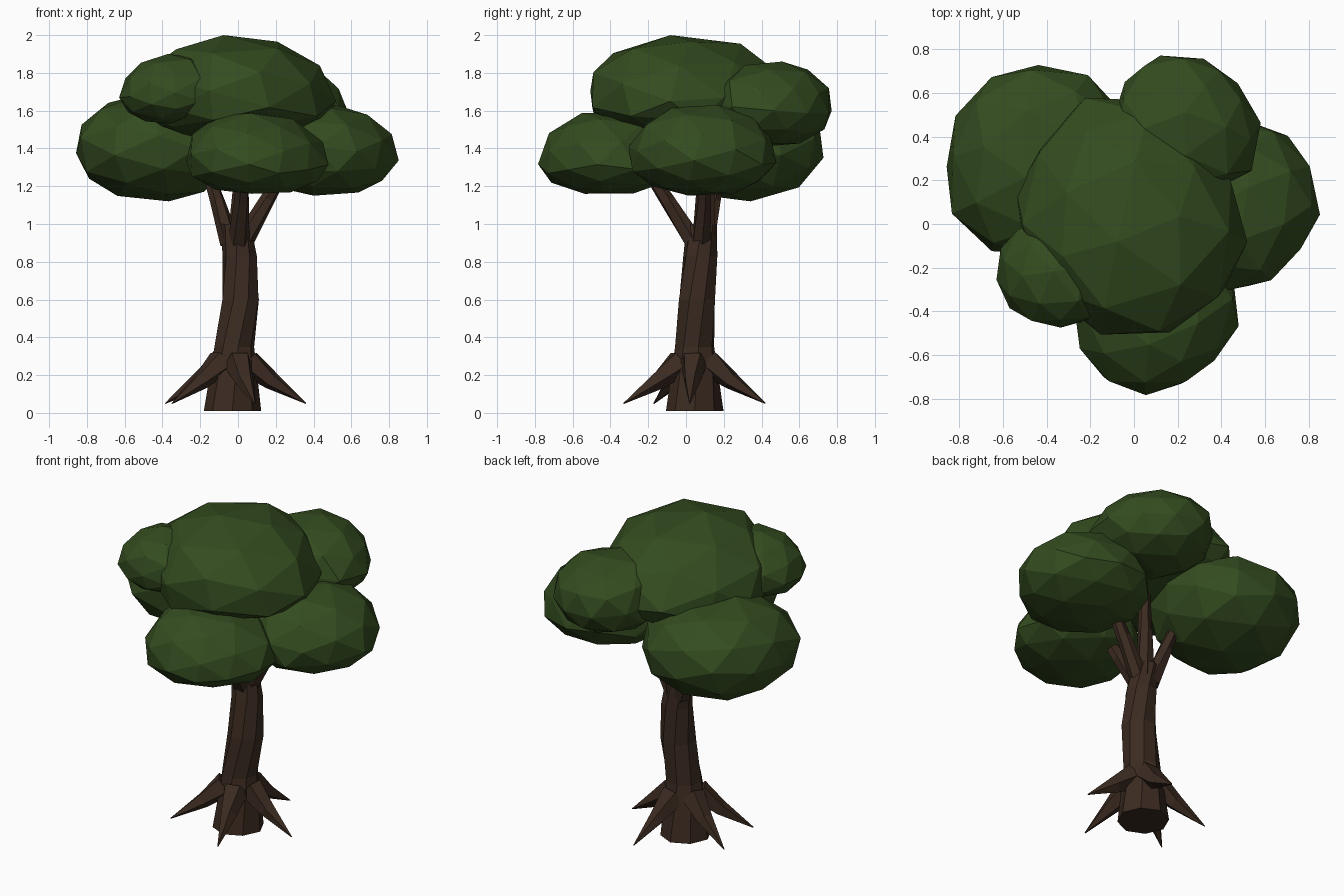
import bpy, bmesh, math, random
from mathutils import Vector, Euler

random.seed(4)
if "Cube" in bpy.data.objects:
    bpy.data.objects.remove(bpy.data.objects["Cube"])


def material(name, rgb):
    m = bpy.data.materials.new(name)
    m.use_nodes = True
    color = (*rgb, 1)
    m.diffuse_color = color
    bsdf = m.node_tree.nodes["Principled BSDF"]
    bsdf.inputs["Base Color"].default_value = color
    bsdf.inputs["Roughness"].default_value = 0.9
    return m


leaf = material("leaf green", (0.034, 0.072, 0.014))
bark = material("bark brown", (0.044, 0.024, 0.015))


def finish(bm, name, mat):
    bmesh.ops.recalc_face_normals(bm, faces=bm.faces)
    mesh = bpy.data.meshes.new(name)
    bm.to_mesh(mesh)
    bm.free()
    mesh.materials.append(mat)
    obj = bpy.data.objects.new(name, mesh)
    bpy.context.collection.objects.link(obj)
    return obj


def limb(name, stations, sides, twist=0.0, rough=0.0, upright=False):
    """Loft rings of the given (point, radius) stations along a path."""
    bm = bmesh.new()
    pts = [Vector(p) for p, r in stations]
    rings = []
    for i, (p, r) in enumerate(stations):
        axis = pts[min(i + 1, len(pts) - 1)] - pts[max(i - 1, 0)]
        rot = Vector((0, 0, 1)).rotation_difference(axis)
        ring = []
        for k in range(sides):
            a = 2 * math.pi * k / sides + twist * i
            rr = r * (1 + random.uniform(-rough, rough))
            v = Vector((rr * math.cos(a), rr * math.sin(a), 0))
            ring.append(bm.verts.new(pts[i] + (v if upright else rot @ v)))
        rings.append(ring)
    for low, high in zip(rings, rings[1:]):
        for k in range(sides):
            n = (k + 1) % sides
            bm.faces.new((low[k], low[n], high[n], high[k]))
    bm.faces.new(rings[0])
    bm.faces.new(rings[-1])
    return finish(bm, name, bark)


def foliage(name, center, radii, heights, lean=(0, 0)):
    """Faceted leaf clump: plan radii counter-clockwise from +x,
    heights of bottom, widest level and top, sideways lean of the top."""
    bm = bmesh.new()
    bmesh.ops.create_icosphere(bm, subdivisions=2, radius=1)
    turn = Euler([random.uniform(0, 6) for _ in range(3)]).to_matrix()
    for v in bm.verts:
        v.co = turn @ v.co
    tallest = max(v.co.z for v in bm.verts)
    bottom, widest, top = heights
    n = len(radii)
    for v in bm.verts:
        x, y, z = v.co
        z /= tallest
        # Interpolate the outline radius, and keep the sides a little full
        t = math.atan2(y, x) / (2 * math.pi) % 1 * n
        k = int(t) % n
        r = radii[k] + (radii[(k + 1) % n] - radii[k]) * (t % 1)
        flat = max(math.hypot(x, y), 0.001)
        r *= flat ** -0.1 * random.uniform(1, 1.04)
        v.co = (center[0] + x * r + max(z, 0) * lean[0],
                center[1] + y * r + max(z, 0) * lean[1],
                widest + z * (top - widest if z > 0 else widest - bottom))
    return finish(bm, name, leaf)


# Leaf clumps
foliage("crown_top", (-0.03, 0.04),
        (0.53, 0.47, 0.5, 0.57, 0.55, 0.5, 0.51, 0.49, 0.5, 0.59, 0.54, 0.58),
        (1.44, 1.63, 2.0), (0.0, -0.06))
foliage("crown_back_right", (-0.43, 0.28),
        (0.42, 0.46, 0.45, 0.45, 0.42, 0.47, 0.42, 0.42), (1.12, 1.41, 1.69))
foliage("crown_left", (0.46, 0.09),
        (0.385, 0.39, 0.39, 0.38, 0.4, 0.38, 0.4, 0.37), (1.15, 1.36, 1.63))
foliage("crown_front", (0.1, -0.42),
        (0.39, 0.38, 0.38, 0.37, 0.37, 0.37, 0.35, 0.32), (1.16, 1.32, 1.59), (-0.03, 0))
foliage("crown_back", (0.23, 0.46),
        (0.34, 0.29, 0.32, 0.33, 0.33, 0.35, 0.31, 0.37), (1.41, 1.62, 1.86), (-0.03, 0))
foliage("crown_front_right", (-0.37, -0.22),
        (0.22, 0.22, 0.23, 0.26, 0.26, 0.26, 0.25, 0.28), (1.53, 1.69, 1.9), (0.04, 0))

# Trunk with a gentle bend and twist
limb("trunk", [((-0.03, 0.045, 0.01), 0.15), ((-0.02, 0.045, 0.35), 0.108),
               ((0.014, 0.057, 0.6), 0.102), ((0.01, 0.075, 0.83), 0.09),
               ((-0.014, 0.083, 1.0), 0.079)],
     8, twist=0.2, rough=0.03, upright=True)

# Branches spreading into the leaf clumps
branches = {
    "left": ((0.025, 0.085, 0.9), (0.32, 0.1, 1.42)),
    "front": ((0.005, 0.05, 0.9), (0.03, -0.28, 1.4)),
    "back_right": ((-0.04, 0.1, 0.9), (-0.2, 0.2, 1.4)),
    "center": ((0.0, 0.1, 0.9), (0.03, 0.13, 1.6)),
}
for name, (start, end) in branches.items():
    s, e = Vector(start), Vector(end)
    limb(name + "_branch", [(s, 0.055), (s.lerp(e, 0.45), 0.042), (e, 0.025)],
         6, twist=0.3, rough=0.08)

# Pointed roots flaring from the trunk
tips = {"left": (0.36, 0.02), "front": (0.09, -0.33), "right_front": (-0.35, -0.17),
        "right": (-0.385, 0.17), "back": (0.07, 0.42)}
for name, (x, y) in tips.items():
    base, tip = Vector((-0.02, 0.045, 0.27)), Vector((x, y, 0.05))
    inner = base.lerp(tip, 0.2)
    inner.z = 0.27
    middle = base.lerp(tip, 0.52)
    middle.z = 0.17
    limb(name + "_root", [(inner, 0.075), (middle, 0.048), (tip, 0.003)],
         5, twist=0.2, rough=0.06)
